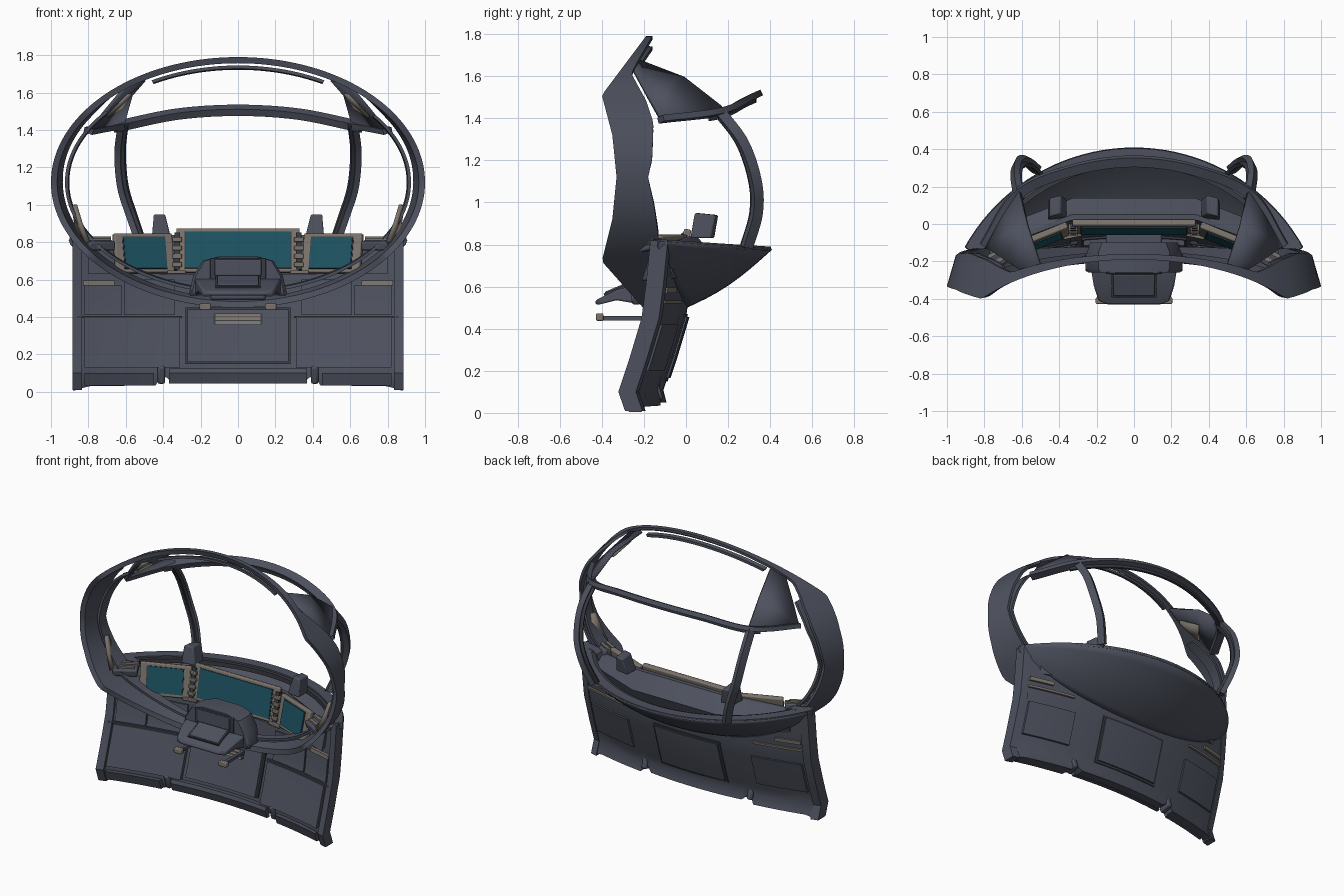
import bpy, bmesh, math
from mathutils import Vector, Matrix

if "Cube" in bpy.data.objects:
    bpy.data.objects.remove(bpy.data.objects["Cube"])


def material(name, rgb):
    m = bpy.data.materials.new(name)
    m.use_nodes = True
    m.diffuse_color = (*rgb, 1)
    m.node_tree.nodes["Principled BSDF"].inputs["Base Color"].default_value = (*rgb, 1)
    return m


HULL = material("slate_grey", (0.075, 0.083, 0.112))
DARK = material("dark_grey", (0.04, 0.043, 0.055))
TRIM = material("warm_beige", (0.2, 0.175, 0.15))
GLASS = material("teal_screen", (0.012, 0.085, 0.12))


def finish(name, bm, mat, smooth=True, thick=0, bevel=0):
    bmesh.ops.recalc_face_normals(bm, faces=bm.faces)
    me = bpy.data.meshes.new(name)
    bm.to_mesh(me)
    bm.free()
    ob = bpy.data.objects.new(name, me)
    bpy.context.collection.objects.link(ob)
    me.materials.append(mat)
    if thick:
        mod = ob.modifiers.new("thickness", 'SOLIDIFY')
        mod.thickness, mod.offset = thick, 0
    if bevel:
        mod = ob.modifiers.new("bevel", 'BEVEL')
        mod.width, mod.segments = bevel, 2
    if smooth:
        bpy.ops.object.select_all(action='DESELECT')
        ob.select_set(True)
        bpy.context.view_layer.objects.active = ob
        bpy.ops.object.shade_smooth_by_angle(angle=math.radians(35))
    return ob


def loft(name, rows, mat, loop=False, tube=True, **kw):
    """Skin rows of points; tube closes each row, loop joins last row to first."""
    bm = bmesh.new()
    grid = [[bm.verts.new(p) for p in row] for row in rows]
    n = len(rows[0])
    for i in range(len(rows) if loop else len(rows) - 1):
        a, b = grid[i], grid[(i + 1) % len(rows)]
        for j in range(n if tube else n - 1):
            k = (j + 1) % n
            bm.faces.new((a[j], a[k], b[k], b[j]))
    if tube and not loop:
        bm.faces.new(grid[0])
        bm.faces.new(grid[-1])
    return finish(name, bm, mat, **kw)


def box(name, size, loc, mat, rot=(0, 0, 0), bevel=0.0):
    bm = bmesh.new()
    bmesh.ops.create_cube(bm, size=1)
    turn = Matrix.Rotation(rot[2], 4, 'Z') @ Matrix.Rotation(rot[0], 4, 'X')
    bm.transform(Matrix.Translation(loc) @ turn @ Matrix.Diagonal((*size, 1)))
    return finish(name, bm, mat, bevel=bevel)


def bar(name, pts, w, h, mat, up=(0, 0, 1)):
    """Rectangular bar swept along a path."""
    pts, rows = [Vector(p) for p in pts], []
    for i, p in enumerate(pts):
        t = (pts[min(i + 1, len(pts) - 1)] - pts[max(i - 1, 0)]).normalized()
        s = t.cross(Vector(up)).normalized() * w / 2
        u = s.cross(t).normalized() * h / 2
        rows.append([p + s + u, p - s + u, p - s - u, p + s - u])
    return loft(name, rows, mat)


def lerp(keys, x):
    for (x0, y0), (x1, y1) in zip(keys, keys[1:]):
        if x <= x1:
            return y0 + (y1 - y0) * max(0, x - x0) / (x1 - x0)
    return keys[-1][1]


def smooth_path(pts, n=12):
    """Catmull-Rom curve through the points."""
    v = [Vector(p) for p in pts]
    v = [2 * v[0] - v[1]] + v + [2 * v[-1] - v[-2]]
    out = []
    for a, b, c, d in zip(v, v[1:], v[2:], v[3:]):
        for k in range(n):
            t = k / n
            out.append(0.5 * (2 * b + (c - a) * t + (2 * a - 5 * b + 4 * c - d) * t * t
                              + (3 * b - a - 3 * c + d) * t ** 3))
    return out + [v[-2]]


# Oval canopy ring: edge depth and spread keyed by height above its centre
FRONT_Y = [(-.67, -.16), (-.40, -.40), (-.2, -.35), (0, -.33), (.2, -.35), (.39, -.40), (.67, -.19)]
BACK_Y = [(-.67, -.12), (-.42, -.14), (-.3, -.13), (-.15, -.15), (0, -.18), (.1, -.16),
          (.27, -.155), (.38, -.19), (.50, -.26), (.67, -.16)]
BACK_R = [(-.67, .95), (0, .955), (.4, .965), (.56, 1), (.67, 1)]


def oval(a, r, y, inset=0.0):
    return ((r - inset) * math.cos(a), y, 1.12 + (r * .67 - inset) * math.sin(a))


ring, rail = [], []
for i in range(144):
    a = math.tau * i / 144
    h = .67 * math.sin(a)
    fy, by, br = (lerp(k, h) for k in (FRONT_Y, BACK_Y, BACK_R))
    ring.append([oval(a, 1, fy), oval(a, 1, fy + .01, .033), oval(a, br, by, .018), oval(a, br, by)])
    m = fy * .35 + by * .65
    rail.append([oval(a, 1, m - .015, .075), oval(a, 1, m - .015, .092),
                 oval(a, 1, by, .098), oval(a, 1, by, .08)])
loft("canopy_ring", ring, HULL, loop=True)
# The rail parts where the corner panels sit
loft("inner_rail_lower", rail[108:] + rail[:16], HULL)
loft("inner_rail_lower_right", rail[56:109], HULL)
loft("inner_rail_top", [[Vector(p) + Vector((0, 0, .03)) for p in row] for row in rail[24:49]], HULL)

# Upper cross bar and posts of the windscreen frame
cross = smooth_path([(-.8, -.12, 1.395), (-.62, .16, 1.43), (-.32, .29, 1.49), (0, .335, 1.51),
                     (.32, .29, 1.49), (.62, .16, 1.43), (.8, -.12, 1.395)])
bar("cross_bar", cross, .055, .03, HULL, up=(0, -.5, 1))
bar("cross_bar_lip", [p + Vector((0, -.01, -.02)) for p in cross[10:-10]], .02, .03, DARK)
for s, side in ((1, "left"), (-1, "right")):
    post = smooth_path([(s * .62, .16, 1.43), (s * .635, .27, 1.28), (s * .62, .33, 1.1),
                        (s * .575, .335, .95), (s * .52, .29, .79)])
    bar(side + "_post", post, .05, .035, HULL, up=(s, .5, 0))
    bar(side + "_post_strip", [p + Vector((-s * .02, -.02, 0)) for p in post], .02, .025, DARK, up=(s, .5, 0))
    loft(side + "_corner_panel", [
        [(s * .50, -.22, 1.67), (s * .60, -.25, 1.63)],
        [(s * .57, -.01, 1.59), (s * .70, -.185, 1.51)],
        [(s * .61, .17, 1.45), (s * .80, -.115, 1.385)]], HULL, tube=False, thick=.02)
    loft(side + "_corner_pad", [
        [(s * .57, -.2, 1.595), (s * .59, -.22, 1.585)],
        [(s * .62, -.07, 1.52), (s * .70, -.16, 1.47)]], TRIM, tube=False, thick=.015)

# Nose shell: a bowl from the rim arc down to the board
RIM_R = 1.03


def rim(u, shrink=0.0):
    a = math.radians(61) * u
    return Vector(((RIM_R - shrink) * math.sin(a), .405 - RIM_R + (RIM_R - shrink) * math.cos(a), .78 + .035 * u * u))


STEPS = [i / 20 - 1 for i in range(41)]
shell = []
for u in STEPS:
    top = rim(u)
    low = Vector((top.x * .99, -.01 - .125 * u * u, .5 + .29 * u * u))
    shell.append([top.lerp(low, k / 8) - Vector((0, 0, .03 * (1 - u * u) * math.sin(math.pi * k / 8)))
                  for k in range(9)])
loft("nose_shell", shell, HULL, tube=False, thick=.012)
bar("shell_rim", [rim(u, .035) for u in STEPS], .07, .02, HULL)
bar("shell_rim_step", [rim(u, .08) - Vector((0, 0, .015)) for u in STEPS[2:-2]], .03, .03, DARK)

# Curved lower board, with helper for plates that follow its surface
BOARD_Y = [(0, -.135), (.1, -.17), (.25, -.12), (.45, -.06), (.6, -.04), (.85, -.015)]


def board(x, z, off=0.0):
    return (x, lerp(BOARD_Y, z) - .135 * (x / .88) ** 2 + off, z)


def plate(name, x0, x1, z0, z1, mat, out=.02, back=0.0, n=8):
    """Plate on the board: out stands proud of the front, back is its rear offset."""
    cols = [x0 + (x1 - x0) * i / n for i in range(n + 1)]
    zs = [z0] + [z for z, _ in BOARD_Y if z0 < z < z1] + [z1]
    loft(name, [[board(x, z, -out) for z in zs] + [board(x, z, back) for z in reversed(zs)]
                for x in cols], mat)


rows = []
for i in range(61):
    x = -.88 + 1.76 * i / 60
    lo = lerp([(0, .05), (.36, .05), (.40, .10), (.44, .035), (.8, .03), (.88, .005)], abs(x))
    hi = lerp([(0, .63), (.66, .63), (.74, .82), (.88, .82)], abs(x))
    zs = [lo + (hi - lo) * k / 10 for k in range(11)]
    rows.append([board(x, z) for z in zs] + [board(x, z, .06) for z in reversed(zs)])
loft("lower_board", rows, HULL)
plate("centre_panel", -.27, .27, .16, .44, HULL, .04)
plate("centre_panel_border", -.28, .28, .15, .45, DARK, .012)
plate("centre_sill", -.37, .37, .045, .125, HULL, .03)
plate("rear_panel_border", -.26, .26, .15, .47, DARK, -.05, .066)
plate("rear_panel", -.245, .245, .165, .455, HULL, -.05, .075)
plate("vent_recess", -.13, .13, .36, .42, DARK, .043)
for k in range(3):
    plate("vent_slat", -.12, .12, .364 + .02 * k, .379 + .02 * k, TRIM, .05)
for s, side in ((1, "left"), (-1, "right")):
    plate(side + "_knee_panel", s * .31, s * .82, .13, .395, HULL, .025)
    plate(side + "_knee_seam", s * .30, s * .86, .395, .405, DARK, .018)
    plate(side + "_upper_panel", s * .34, s * .61, .41, .60, HULL, .012)
    plate(side + "_outer_panel", s * .62, s * .82, .41, .57, HULL, .012)
    plate(side + "_foot_sill", s * .45, s * .82, .035, .10, HULL, .03)
    plate(side + "_edge_band", s * .835, s * .885, .01, .82, HULL, .015, .068)
    plate(side + "_trim_strip", s * .66, s * .83, .57, .595, TRIM, .022, .075)
    plate(side + "_rear_strip", s * .5, s * .84, .52, .535, TRIM, -.05, .075)
    plate(side + "_rear_panel", s * .48, s * .82, .2, .42, HULL, -.05, .075)
    box(side + "_floor_lug", (.04, .09, .10), (s * .41, -.165, .1), HULL, rot=(.3, 0, 0), bevel=.012)

# Dashboard body, bent to follow the three screens
DASH = [(-.80, -.18, .78), (-.66, -.12, .80), (-.34, .0, .84), (.34, .0, .84), (.66, -.12, .80), (.80, -.18, .78)]
loft("dashboard", [[(x, y - .03, .63), (x, y + .02, z), (x * .98, y + .05, z), (x * .95, y + .14, .74),
                    (x * .95, y + .10, .64)] for x, y, z in DASH], HULL)


def screen(name, w, h, loc, turn):
    """Framed display, leaning back a little."""
    tilt = Matrix.Rotation(turn, 3, 'Z') @ Matrix.Rotation(-.2, 3, 'X')
    for part, dw, dy, d, mat in (("frame", 0, 0, .035, TRIM), ("bezel", .09, -.017, .008, DARK),
                                 ("glass", .1, -.021, .008, GLASS)):
        box(f"{name}_{part}", (w - dw, d, h - dw * .45), Vector(loc) + tilt @ Vector((0, dy, 0)),
            mat, rot=(-.2, 0, turn), bevel=.008 if part == "frame" else 0)


screen("centre_screen", .66, .24, (0, -.015, .755), 0)
for s, side in ((1, "left"), (-1, "right")):
    screen(side + "_screen", .335, .215, (s * .505, -.085, .74), -s * .38)
    box(side + "_hinge_post", (.03, .03, .2), (s * .325, -.028, .75), DARK, rot=(-.2, 0, 0))
    for k in range(4):
        box(side + "_hinge", (.05, .035, .026), (s * .325, -.045 + .009 * k, .68 + .045 * k), TRIM, bevel=.004)
    box(side + "_screen_foot", (.1, .03, .02), (s * .33, -.06, .64), TRIM, rot=(0, 0, -s * .2), bevel=.004)
    # Wedge sensors behind the screens
    loft(side + "_sensor", [[(s * (.41 + i), y, .83), (s * (.41 + i), y + .10, .83),
                             (s * (.42 + i * .6), y + .12, .94), (s * (.42 + i * .6), y + .02, .95)]
                            for i, y in ((-.05, .035), (.05, .02))], HULL, bevel=.008)
    # Side consoles against the ring
    box(side + "_console", (.16, .11, .05), (s * .75, -.18, .79), HULL, rot=(.2, 0, -s * .5), bevel=.01)
    for k in range(2):
        box(side + "_console_strip", (.15, .02, .02), (s * .75, -.16 - .05 * k, .82 - .01 * k), TRIM,
            rot=(0, 0, -s * .5))
    loft(side + "_side_pad", [[(s * .80, -.27, .80), (s * .84, -.15, .80)],
                              [(s * .84, -.25, .90), (s * .87, -.17, .92)],
                              [(s * .87, -.23, 1.0), (s * .88, -.20, 1.0)]], TRIM, tube=False, thick=.02)

# Control pod with tray, hood and paddles
loft("pod_hood", [[(x * w, y, z) for x, z in ((-.26, .53), (-.24, .62), (-.19, .70), (-.1, .725),
                                            (.1, .725), (.19, .70), (.24, .62), (.26, .53))]
                  for y, w in ((-.26, .94), (-.24, 1), (-.15, 1), (-.1, .9))], HULL)
loft("pod_tray", [[(-w, y, z), (w, y, z), (w, y, z - d), (-w, y, z - d)] for y, w, z, d in
                  ((-.43, .14, .535, .02), (-.41, .19, .545, .03), (-.33, .215, .585, .05),
                   (-.24, .23, .61, .09))], HULL, bevel=.008)
box("pod_display_border", (.30, .012, .11), (0, -.262, .66), DARK, bevel=.004)
box("pod_display", (.25, .012, .085), (0, -.268, .665), HULL, bevel=.004)
box("pod_pad_border", (.24, .14, .012), (0, -.325, .588), DARK, rot=(.4, 0, 0))
box("pod_pad", (.22, .125, .018), (0, -.325, .591), HULL, rot=(.4, 0, 0), bevel=.005)
box("pod_column", (.3, .16, .12), (0, -.12, .55), HULL, bevel=.015)
for s, side in ((1, "left"), (-1, "right")):
    box(side + "_paddle_rod", (.022, .24, .02), (s * .17, -.3, .45), HULL)
    box(side + "_paddle_tip", (.06, .035, .035), (s * .175, -.41, .455), TRIM, bevel=.006)
    box(side + "_pod_grip", (.05, .04, .03), (s * .235, -.235, .53), DARK, bevel=.008)
